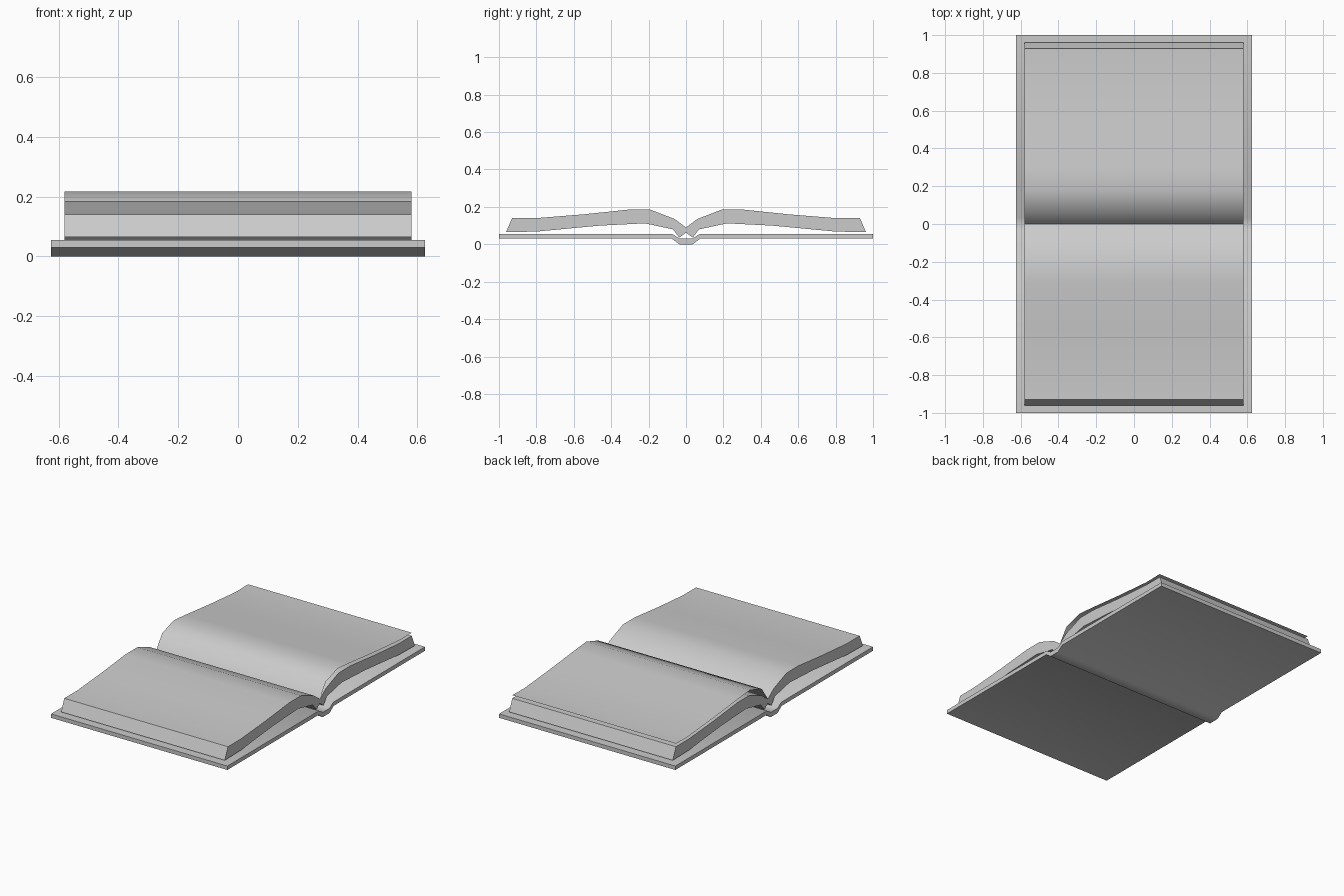
import bpy, bmesh, math

if "Cube" in bpy.data.objects:
    bpy.data.objects.remove(bpy.data.objects["Cube"])


def make_object(name, bm):
    bmesh.ops.recalc_face_normals(bm, faces=bm.faces)
    mesh = bpy.data.meshes.new(name)
    bm.to_mesh(mesh)
    bm.free()
    ob = bpy.data.objects.new(name, mesh)
    bpy.context.collection.objects.link(ob)
    bpy.ops.object.select_all(action='DESELECT')
    ob.select_set(True)
    bpy.context.view_layer.objects.active = ob
    bpy.ops.object.shade_smooth_by_angle(angle=math.radians(44))
    return ob


def extrude_profile(name, points, half_width, closed=True):
    """Extrude a (y, z) profile along x; open profiles become a thin sheet."""
    bm = bmesh.new()
    left = [bm.verts.new((-half_width, y, z)) for y, z in points]
    right = [bm.verts.new((half_width, y, z)) for y, z in points]
    n = len(points)
    for i in range(n if closed else n - 1):
        j = (i + 1) % n
        bm.faces.new((left[i], left[j], right[j], right[i]))
    if closed:
        bm.faces.new(left)
        bm.faces.new(right)
    return make_object(name, bm)


def mirrored(half):
    """Complete a half profile listed outwards from the y = 0 line."""
    return [(-y, z) for y, z in reversed(half) if y > 0] + half


# Cover boards with the dropped spine channel
cover_top = mirrored([(0.033, 0.03), (0.073, 0.055), (1.0, 0.055)])
cover_bottom = mirrored([(0.035, 0.0), (0.075, 0.03), (1.0, 0.03)])
extrude_profile("cover", cover_top + cover_bottom[::-1], 0.625)

# Page block, arching on both sides of the gutter
page_top = mirrored([(0, 0.09), (0.06, 0.135), (0.19, 0.185), (0.31, 0.185),
                     (0.55, 0.16), (0.8, 0.14), (0.93, 0.14)])
page_bottom = mirrored([(0, 0.062), (0.036, 0.036), (0.07, 0.08), (0.22, 0.112),
                        (0.46, 0.1), (0.8, 0.068), (0.962, 0.065)])
extrude_profile("page_block", page_top + page_bottom[::-1], 0.58)

# Single loose page lifting off the back half
extrude_profile("loose_page", [(0.0, 0.09), (0.06, 0.178), (0.18, 0.217), (0.3, 0.206),
                               (0.55, 0.18), (0.81, 0.158), (0.93, 0.16)], 0.58, closed=False)
